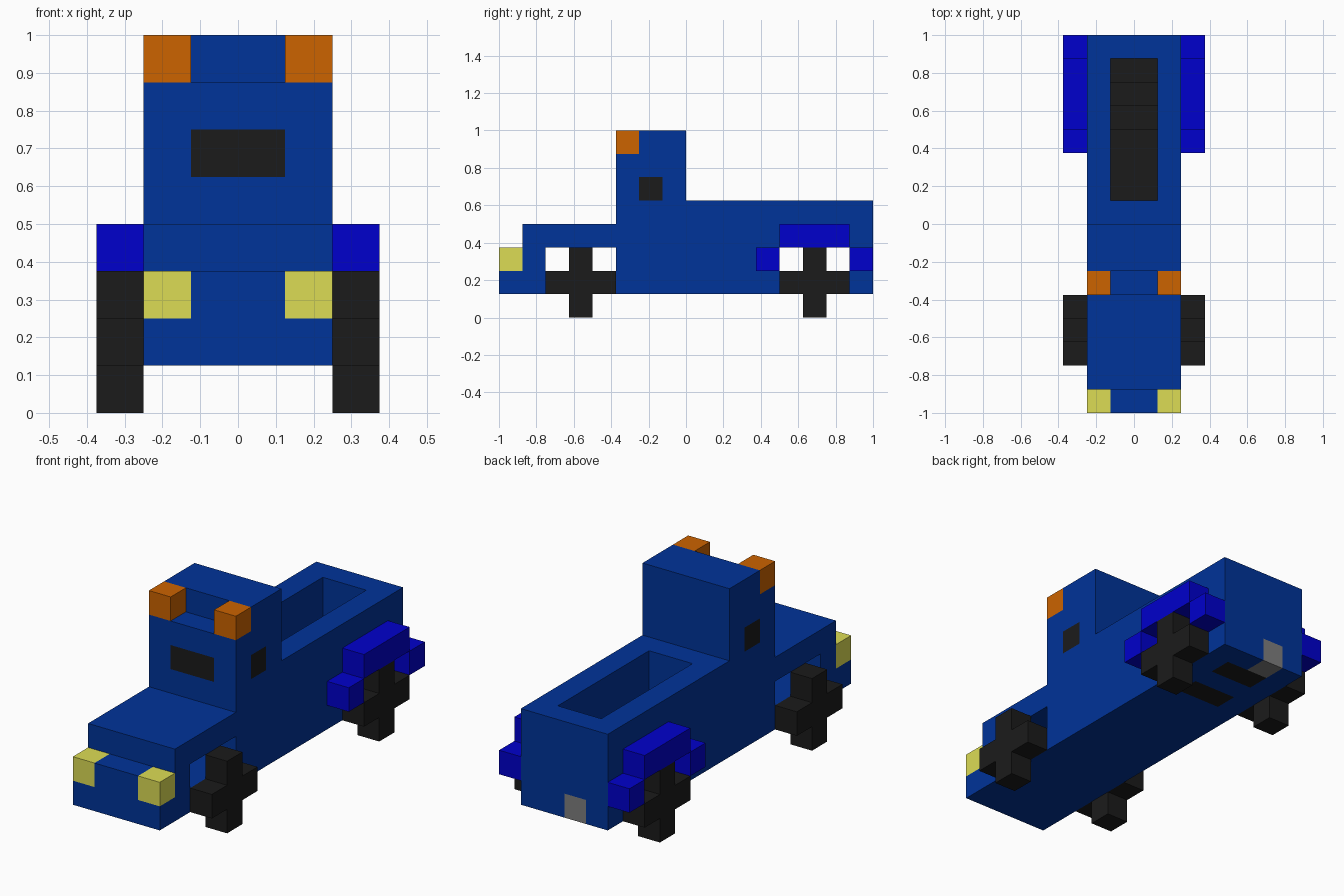
import bpy, bmesh, math
from mathutils import Vector

if "Cube" in bpy.data.objects:
    bpy.data.objects.remove(bpy.data.objects["Cube"], do_unlink=True)

U = 0.125  # edge length of one block


def material(name, rgb):
    m = bpy.data.materials.new(name)
    m.use_nodes = True
    col = (*rgb, 1.0)
    m.diffuse_color = col
    bsdf = m.node_tree.nodes["Principled BSDF"]
    bsdf.inputs["Base Color"].default_value = col
    bsdf.inputs["Roughness"].default_value = 0.8
    return m


BLUE = material("body blue", (0.0, 0.033, 0.319))
VIOLET = material("fender blue", (0.0, 0.0, 0.604))
ORANGE = material("lamp orange", (0.604, 0.125, 0.0))
YELLOW = material("headlight yellow", (0.715, 0.715, 0.091))
DARK = material("dark grey", (0.011, 0.011, 0.011))
GREY = material("exhaust grey", (0.21, 0.21, 0.21))


def box(x0, x1, y0, y1, z0, z1):
    """Set of block cells; the upper limits are exclusive."""
    return {(x, y, z) for x in range(x0, x1)
            for y in range(y0, y1) for z in range(z0, z1)}


def build(name, cells, base, paint=()):
    """Make one outer skin around the cells; paint is (material, cells) pairs."""
    bm = bmesh.new()
    slots = [base] + [m for m, _ in paint]
    for c in sorted(cells):
        index = next((i + 1 for i, (_, s) in enumerate(paint) if c in s), 0)
        for axis in range(3):
            for step in (-1, 1):
                n = list(c)
                n[axis] += step
                if tuple(n) in cells:
                    continue
                a, b = (axis + 1) % 3, (axis + 2) % 3
                corners = []
                for da, db in ((0, 0), (1, 0), (1, 1), (0, 1)):
                    p = Vector(c)
                    p[axis] += step > 0
                    p[a] += da
                    p[b] += db
                    corners.append(bm.verts.new(p * U))
                if step < 0:
                    corners.reverse()
                bm.faces.new(corners).material_index = index
    bmesh.ops.remove_doubles(bm, verts=bm.verts, dist=1e-4)
    bmesh.ops.dissolve_limit(bm, angle_limit=math.radians(1), verts=bm.verts,
                             edges=bm.edges, delimit={'MATERIAL'})
    mesh = bpy.data.meshes.new(name)
    bm.to_mesh(mesh)
    bm.free()
    for m in slots:
        mesh.materials.append(m)
    ob = bpy.data.objects.new(name, mesh)
    bpy.context.scene.collection.objects.link(ob)


def mirrored(cells):
    return {(-1 - x, y, z) for x, y, z in cells}


def build_pair(name, cells, mat):
    build("left_" + name, cells, mat)
    build("right_" + name, mirrored(cells), mat)


# Lamps, listed for the left side
headlight = box(1, 2, -8, -7, 2, 3)
roof_lamp = box(1, 2, -3, -2, 7, 8)

# Body: chassis, nose, hood, cab, roof and cargo bed
body = (box(-2, 2, -8, 8, 1, 3) | box(-2, 2, -7, -3, 3, 4)
        | box(-2, 2, -3, 0, 3, 7) | box(-2, 2, -2, 0, 7, 8)
        | box(-2, 2, 0, 8, 3, 5))
body -= box(-2, 2, -6, -3, 2, 3)      # front wheel wells
body -= box(-2, 2, 4, 7, 2, 3)        # rear wheel wells
body -= box(-1, 1, 1, 7, 3, 5)        # cargo hollow
body -= headlight | mirrored(headlight)

# Cargo floor with a raised axle cover
floor = (box(-1, 1, 1, 4, 2, 3) | box(-1, 1, 5, 6, 2, 3)
         | box(-1, 1, 4, 5, 1, 2) | box(-1, 1, 6, 7, 1, 2))
body |= floor

# Windows and exhaust are coloured blocks of the body
side_window = box(1, 2, -2, -1, 5, 6)
windows = box(-1, 1, -3, -2, 5, 6) | side_window | mirrored(side_window)
exhaust = box(-1, 0, 7, 8, 1, 2)
build("body", body, BLUE, [(DARK, floor | windows), (GREY, exhaust)])

build_pair("headlight", headlight, YELLOW)
build_pair("roof_lamp", roof_lamp, ORANGE)

# Cross-shaped wheels
for name, y in (("front_wheel", -6), ("rear_wheel", 4)):
    build_pair(name, box(2, 3, y, y + 3, 1, 2) | box(2, 3, y + 1, y + 2, 0, 3), DARK)

# Stepped rear fenders
fender = (box(2, 3, 4, 7, 3, 4) | box(2, 3, 3, 4, 2, 3) | box(2, 3, 7, 8, 2, 3))
build_pair("rear_fender", fender, VIOLET)
